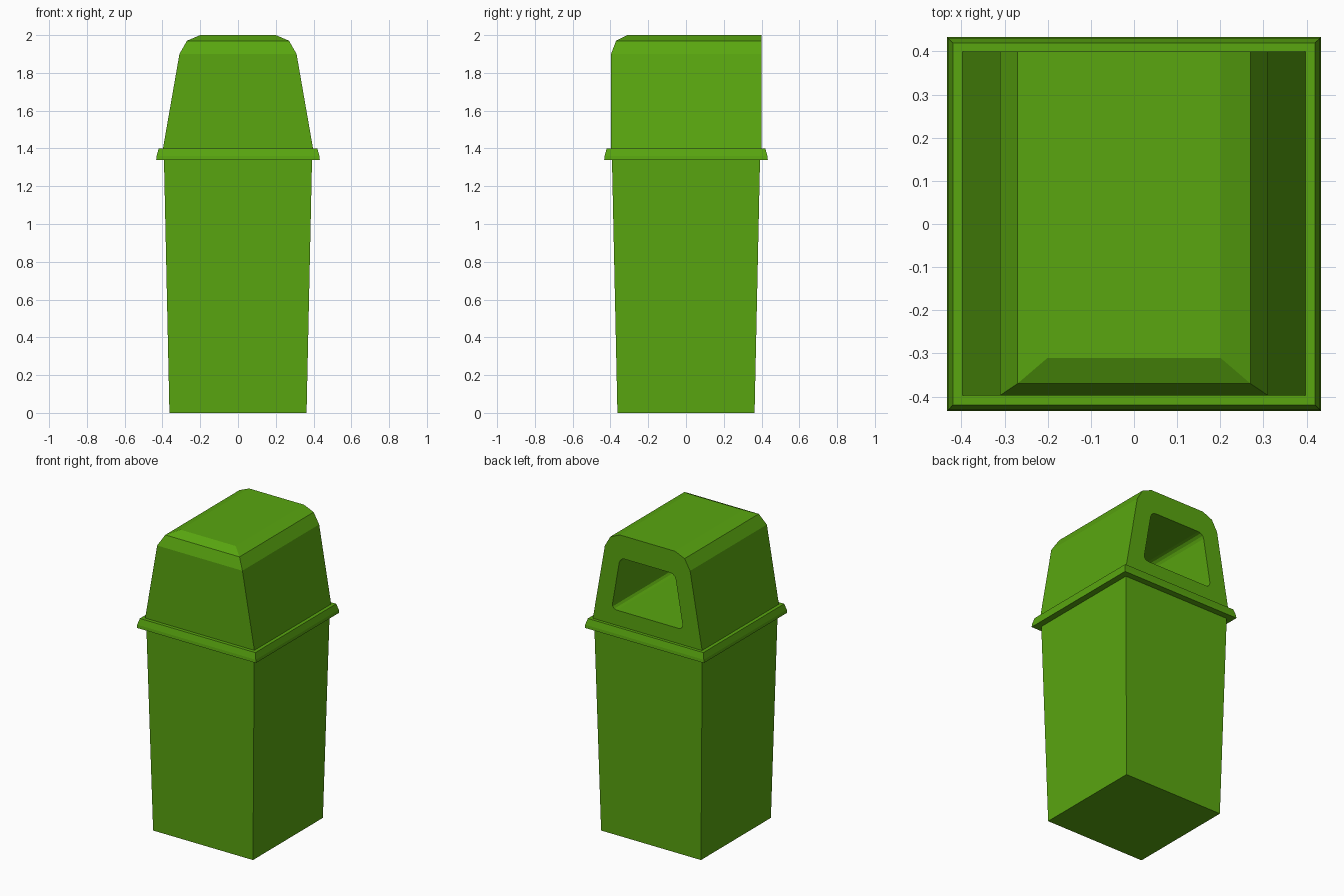
import bpy
import bmesh

cube = bpy.data.objects.get("Cube")
if cube:
    bpy.data.objects.remove(cube, do_unlink=True)

green = bpy.data.materials.new("leaf green")
green.use_nodes = True
colour = (0.1, 0.38, 0.005, 1)
green.diffuse_color = colour
green.node_tree.nodes["Principled BSDF"].inputs["Base Color"].default_value = colour


def add_object(name, bm):
    bmesh.ops.recalc_face_normals(bm, faces=bm.faces)
    mesh = bpy.data.meshes.new(name)
    bm.to_mesh(mesh)
    bm.free()
    mesh.materials.append(green)
    obj = bpy.data.objects.new(name, mesh)
    bpy.context.collection.objects.link(obj)
    return obj


def loft(loops):
    """Closed solid through successive four-cornered loops."""
    bm = bmesh.new()
    rings = [[bm.verts.new(p) for p in loop] for loop in loops]
    for low, high in zip(rings, rings[1:]):
        for i in range(4):
            j = (i + 1) % 4
            bm.faces.new((low[i], low[j], high[j], high[i]))
    bm.faces.new(rings[0])
    bm.faces.new(rings[-1])
    return bm


def rectangle(z, half_x, front, back):
    return [(-half_x, front, z), (half_x, front, z), (half_x, back, z), (-half_x, back, z)]


def square_stack(name, levels):
    return add_object(name, loft([rectangle(z, h, -h, h) for z, h in levels]))


# Tapered bin and its overhanging rim
square_stack("bin_body", [(0, 0.363), (1.345, 0.392)])
square_stack("rim", [(1.34, 0.433), (1.36, 0.431), (1.4, 0.42)])

# Hood: chamfered on the front and sides, upright at the back
BACK = 0.4
hood = add_object("hood", loft([
    rectangle(1.395, 0.398, -0.397, BACK),
    rectangle(1.9, 0.31, -0.397, BACK),
    rectangle(1.97, 0.27, -0.37, BACK),
    rectangle(2.0, 0.2, -0.31, BACK),
]))

# Deep opening in the back of the hood, with rounded corners
bm = loft([[(-0.26, y, 1.5), (0.26, y, 1.5), (0.2, y, 1.85), (-0.2, y, 1.85)]
           for y in (-0.36, 0.5)])
long_edges = [e for e in bm.edges if abs(e.verts[0].co.y - e.verts[1].co.y) > 0.5]
bmesh.ops.bevel(bm, geom=long_edges, offset=0.035, segments=3, profile=0.5, affect='EDGES')
cutter = add_object("opening_cutter", bm)
cutter.hide_render = True

cut = hood.modifiers.new("opening", 'BOOLEAN')
cut.operation = 'DIFFERENCE'
cut.solver = 'EXACT'
cut.object = cutter
bpy.context.view_layer.update()
evaluated = hood.evaluated_get(bpy.context.evaluated_depsgraph_get())
cut_mesh = bpy.data.meshes.new_from_object(evaluated)
hood.modifiers.clear()
hood.data = cut_mesh
bpy.data.objects.remove(cutter, do_unlink=True)
